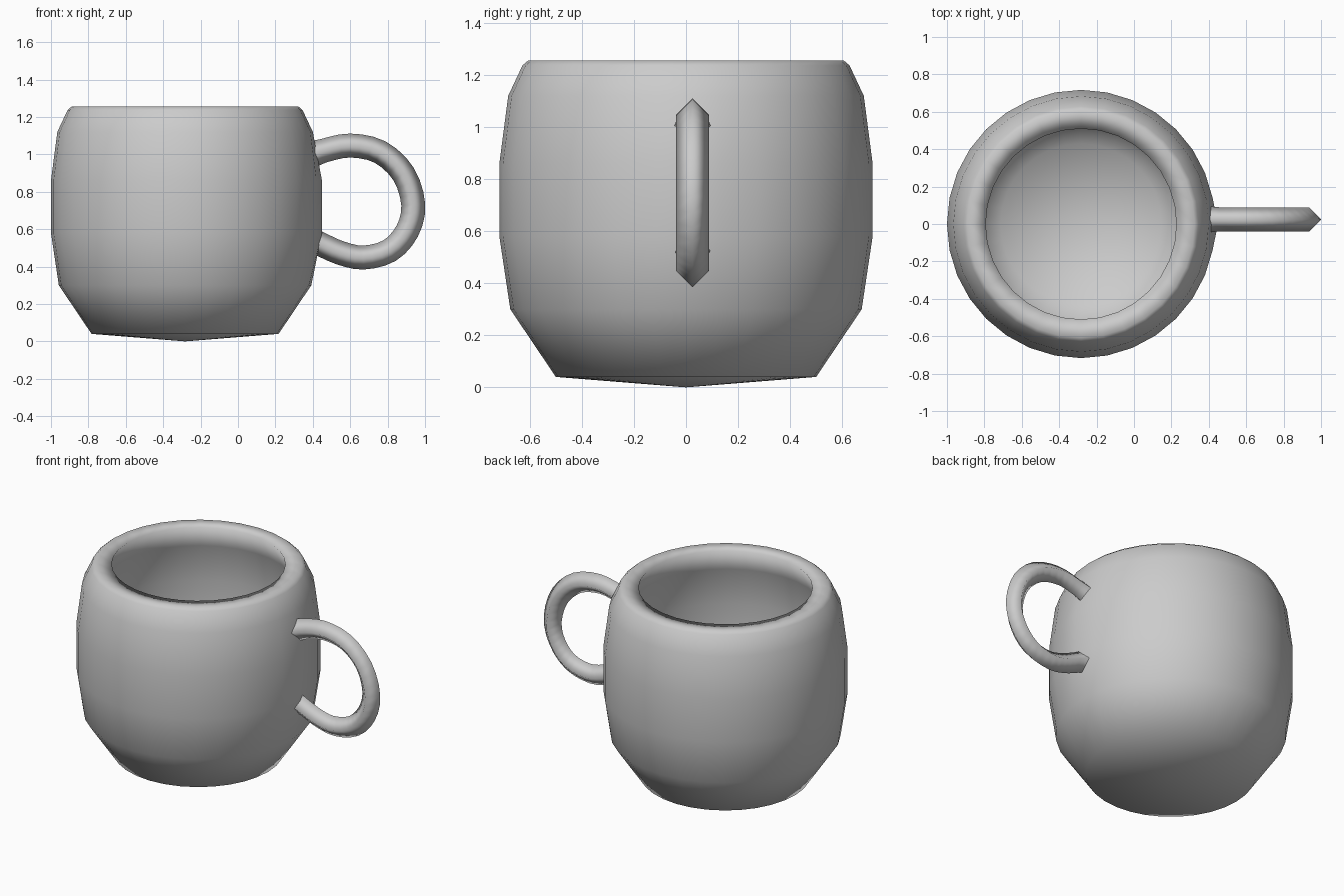
import bpy, bmesh, math
from mathutils import Vector

if "Cube" in bpy.data.objects:
    bpy.data.objects.remove(bpy.data.objects["Cube"])

CX, SEG = -0.283, 32


def finish(bm, name):
    bmesh.ops.recalc_face_normals(bm, faces=bm.faces[:])
    for f in bm.faces:
        f.smooth = True
    mesh = bpy.data.meshes.new(name)
    bm.to_mesh(mesh)
    bm.free()
    obj = bpy.data.objects.new(name, mesh)
    bpy.context.collection.objects.link(obj)
    return obj


def bridge(bm, a, b):
    n = len(a)
    return [bm.faces.new((a[i], a[(i + 1) % n], b[(i + 1) % n], b[i])) for i in range(n)]


def fan(bm, ring, centre):
    tip = bm.verts.new(centre)
    for i in range(len(ring)):
        bm.faces.new((ring[i], ring[(i + 1) % len(ring)], tip))


# mug body: outer wall, rim, inner wall following the outside, and floor
profile = [(0.50, 0.04), (0.675, 0.30), (0.717, 0.58), (0.717, 0.86), (0.683, 1.12),
           (0.628, 1.237), (0.607, 1.255), (0.51, 1.25), (0.58, 1.10), (0.615, 0.86),
           (0.615, 0.58), (0.575, 0.33), (0.43, 0.14)]
bm = bmesh.new()
rings = []
for r, z in profile:
    rings.append([bm.verts.new((CX + r * math.cos(i * math.tau / SEG),
                                r * math.sin(i * math.tau / SEG), z)) for i in range(SEG)])
# slight swelling of the wall between the handle ends
for k in (2, 3):
    rings[k][0].co.x += 0.015
for a, b in zip(rings, rings[1:]):
    bridge(bm, a, b)
fan(bm, rings[0], (CX, 0, 0))
fan(bm, rings[-1], (CX, 0, 0.10))
finish(bm, "mug_body")

# handle: diamond section swept along a smooth loop in the xz plane
path = [(0.37, 0.99), (0.46, 1.02), (0.60, 1.047), (0.76, 1.012), (0.885, 0.895),
        (0.937, 0.73), (0.905, 0.59), (0.81, 0.485), (0.67, 0.448), (0.55, 0.472),
        (0.45, 0.515), (0.37, 0.545)]
pts = [Vector((x, 0.025, z)) for x, z in path]
ext = [2 * pts[0] - pts[1]] + pts + [2 * pts[-1] - pts[-2]]
line = []
for i in range(1, len(ext) - 2):
    p0, p1, p2, p3 = ext[i - 1:i + 3]
    for t in (0, 1 / 3, 2 / 3):
        line.append(p1 + 0.5 * t * (p2 - p0 + t * (2 * p0 - 5 * p1 + 4 * p2 - p3
                                                   + t * (3 * (p1 - p2) + p3 - p0))))
line.append(pts[-1])

bm = bmesh.new()
rings = []
side = Vector((0, 1, 0))
last = len(line) - 1
for i, p in enumerate(line):
    tangent = (line[min(i + 1, last)] - line[max(i - 1, 0)]).normalized()
    out = side.cross(tangent)
    # slight flare where the handle meets the body
    r = 0.064 * (1 + 0.15 * max(0, 1 - min(i, last - i) / 3))
    rings.append([bm.verts.new(p + r * d) for d in (out, side, -out, -side)])
for a, b in zip(rings, rings[1:]):
    bridge(bm, a, b)
bm.faces.new(rings[0])
bm.faces.new(rings[-1])
finish(bm, "handle")
